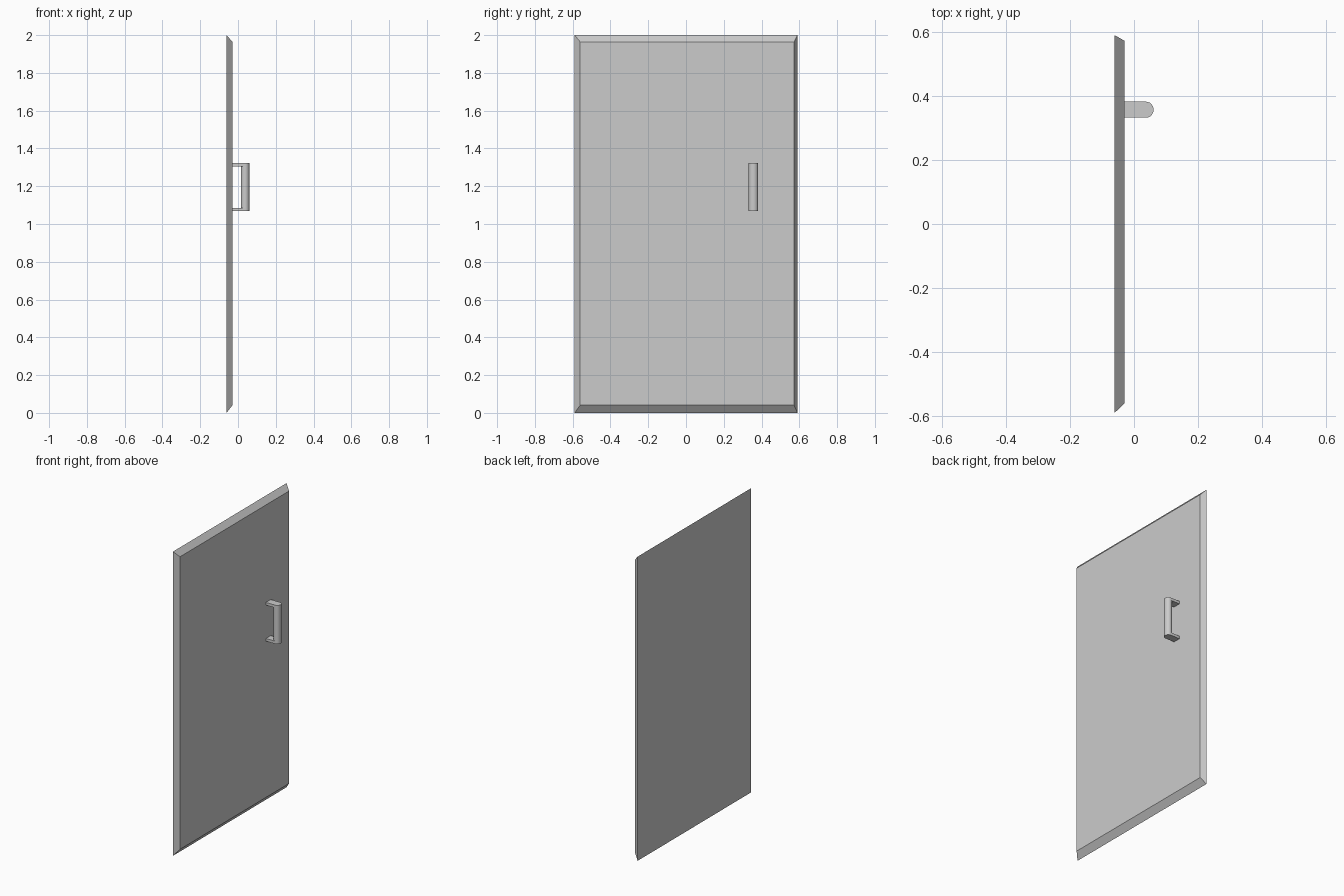
import bpy, bmesh
from math import cos, sin, pi

if "Cube" in bpy.data.objects:
    bpy.data.objects.remove(bpy.data.objects["Cube"])


def make_object(name, bm):
    bmesh.ops.recalc_face_normals(bm, faces=bm.faces)
    mesh = bpy.data.meshes.new(name)
    bm.to_mesh(mesh)
    bm.free()
    obj = bpy.data.objects.new(name, mesh)
    bpy.context.collection.objects.link(obj)
    return obj


def loft(name, lower, upper):
    """Closed solid between two matching outlines of 3D points."""
    bm = bmesh.new()
    a = [bm.verts.new(p) for p in lower]
    b = [bm.verts.new(p) for p in upper]
    n = len(a)
    for i in range(n):
        j = (i + 1) % n
        bm.faces.new((a[i], a[j], b[j], b[i]))
    bm.faces.new(a[::-1])
    bm.faces.new(b)
    return make_object(name, bm)


def prism(name, outline, z0, z1):
    return loft(name, [(x, y, z0) for x, y in outline],
                [(x, y, z1) for x, y in outline])


def rect(x, y0, y1, z0, z1):
    return [(x, y0, z0), (x, y1, z0), (x, y1, z1), (x, y0, z1)]


# Door slab with bevelled border
DOOR_FACE = -0.029
loft("door_panel", rect(-0.061, -0.59, 0.59, 0, 2),
     rect(DOOR_FACE, -0.56, 0.572, 0.041, 1.964))

# Handle dimensions
CX, CY, RX, RY = 0.038, 0.357, 0.023, 0.025
Z0, Z1, ARM = 1.068, 1.323, 0.018


def arc(start, end, steps):
    return [(CX + RX * cos(start + (end - start) * i / steps),
             CY + RY * sin(start + (end - start) * i / steps))
            for i in range(steps + 1)]


# Flat arms with rounded tips
arm_outline = [(DOOR_FACE, CY - RY)] + arc(-pi / 2, pi / 2, 12) + [(DOOR_FACE, CY + RY)]
parts = [prism("handle_lower_arm", arm_outline, Z0, Z0 + ARM),
         prism("handle_upper_arm", arm_outline, Z1 - ARM, Z1)]

# Oval vertical grip between the arms
parts.append(prism("handle_grip", arc(0, 2 * pi, 24)[:-1], Z0 + ARM, Z1 - ARM))

# Smooth the handle while keeping its edges sharp
bpy.ops.object.select_all(action='DESELECT')
for obj in parts:
    obj.select_set(True)
bpy.context.view_layer.objects.active = parts[0]
bpy.ops.object.shade_smooth_by_angle()
